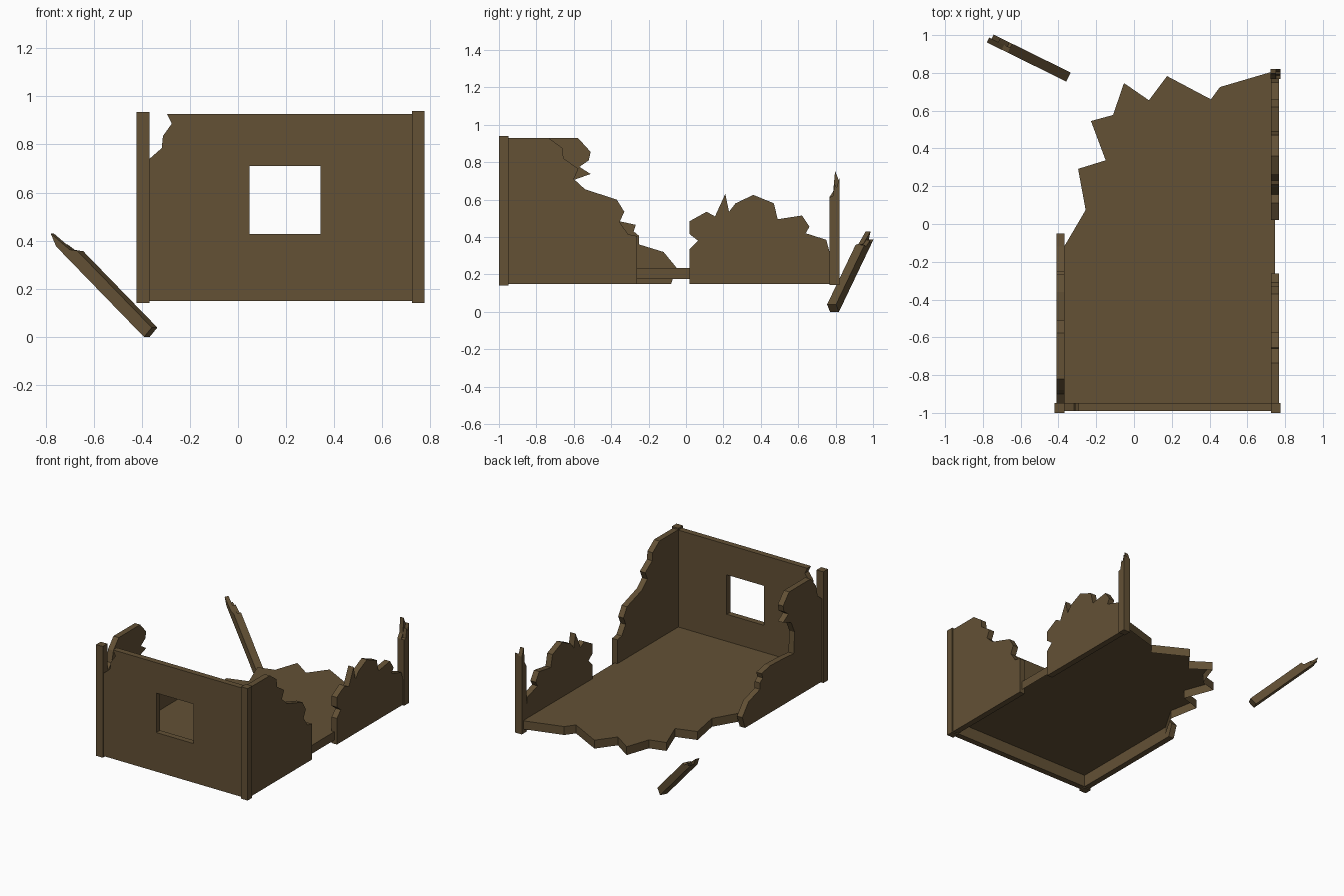
import bpy, bmesh
from mathutils import Vector, Matrix

if "Cube" in bpy.data.objects:
    bpy.data.objects.remove(bpy.data.objects["Cube"])

wood = bpy.data.materials.new("weathered brown")
wood.diffuse_color = (0.125, 0.082, 0.036, 1)
wood.use_nodes = True
wood.node_tree.nodes["Principled BSDF"].inputs["Base Color"].default_value = wood.diffuse_color


def prisms(name, parts, axis, matrix=None, cap=True):
    """Extrude 2D outlines (points, from, to) along one axis into one object.
    With cap=False the starting side stays open."""
    place = {'x': lambda a, b, t: (t, a, b),
             'y': lambda a, b, t: (a, t, b),
             'z': lambda a, b, t: (a, b, t)}[axis]
    step = {'x': (1, 0, 0), 'y': (0, 1, 0), 'z': (0, 0, 1)}[axis]
    bm = bmesh.new()
    for pts, lo, hi in parts:
        face = bm.faces.new([bm.verts.new(place(a, b, lo)) for a, b in pts])
        out = bmesh.ops.extrude_face_region(bm, geom=[face], use_keep_orig=True)
        moved = [v for v in out['geom'] if isinstance(v, bmesh.types.BMVert)]
        bmesh.ops.translate(bm, verts=moved, vec=Vector(step) * (hi - lo))
    bmesh.ops.recalc_face_normals(bm, faces=bm.faces)
    if not cap:
        low = [f for f in bm.faces if f.normal.dot(Vector(step)) < -0.99]
        bmesh.ops.delete(bm, geom=low, context='FACES')
    me = bpy.data.meshes.new(name)
    bm.to_mesh(me)
    bm.free()
    me.materials.append(wood)
    ob = bpy.data.objects.new(name, me)
    bpy.context.collection.objects.link(ob)
    if matrix:
        ob.matrix_world = matrix
    return ob


def prism(name, pts, axis, lo, hi, cap=True):
    return prisms(name, [(pts, lo, hi)], axis, cap=cap)


def rect(a0, a1, b0, b1):
    return [(a0, b0), (a1, b0), (a1, b1), (a0, b1)]


# Floor: hollow underneath, with a broken back-left edge
prism("floor", [
    (0.747, -0.97), (0.747, 0.81), (0.72, 0.803), (0.455, 0.725), (0.407, 0.66),
    (0.175, 0.783), (0.079, 0.655), (-0.053, 0.746), (-0.111, 0.577),
    (-0.228, 0.545), (-0.15, 0.337), (-0.296, 0.292), (-0.256, 0.074),
    (-0.37, -0.12), (-0.388, -0.15), (-0.388, -0.97)],
    'z', 0.175, 0.235, cap=False)

# Front wall with a broken top corner and a window opening
front = prism("front_wall", [
    (-0.38, 0.149), (0.735, 0.149), (0.735, 0.927), (-0.295, 0.927),
    (-0.275, 0.887), (-0.312, 0.835), (-0.317, 0.785), (-0.38, 0.73)],
    'y', -0.99, -0.948)
cutter = prism("window_cutter", rect(0.048, 0.342, 0.428, 0.71), 'y', -1.1, -0.85)
cutter.hide_render = True
cutter.hide_set(True)
cutter.display_type = 'WIRE'
mod = front.modifiers.new("window", 'BOOLEAN')
mod.operation = 'DIFFERENCE'
mod.solver = 'EXACT'
mod.object = cutter

# Left wall with a deep bite in the middle
prism("left_wall", [
    (-0.96, 0.149), (-0.08, 0.149), (-0.05, 0.235), (-0.12, 0.32), (-0.25, 0.36),
    (-0.25, 0.405), (-0.28, 0.43), (-0.268, 0.465), (-0.36, 0.485),
    (-0.5, 0.48), (-0.63, 0.47), (-0.64, 0.62), (-0.60, 0.705), (-0.51, 0.737),
    (-0.57, 0.775), (-0.52, 0.81), (-0.51, 0.855), (-0.578, 0.93),
    (-0.82, 0.93), (-0.88, 0.86), (-0.90, 0.78), (-0.96, 0.73)],
    'x', -0.41, -0.368)

# Right wall, two broken remains
prism("right_wall_front", [
    (-0.96, 0.149), (-0.262, 0.149), (-0.262, 0.405), (-0.31, 0.415),
    (-0.355, 0.48), (-0.33, 0.535), (-0.37, 0.60), (-0.54, 0.655),
    (-0.60, 0.71), (-0.575, 0.765), (-0.655, 0.82), (-0.66, 0.875),
    (-0.735, 0.93), (-0.96, 0.93)], 'x', 0.725, 0.767)
prism("right_wall_back", [
    (0.02, 0.149), (0.78, 0.149), (0.77, 0.31), (0.75, 0.385), (0.64, 0.42),
    (0.66, 0.455), (0.62, 0.515), (0.49, 0.495), (0.47, 0.58), (0.36, 0.625),
    (0.265, 0.58), (0.23, 0.535), (0.21, 0.63), (0.155, 0.51), (0.11, 0.535),
    (0.02, 0.485), (0.02, 0.415), (0.065, 0.38), (0.02, 0.335)],
    'x', 0.725, 0.767)

# Whole front corner posts
prism("front_left_post", rect(-0.421, -0.368, -1.0, -0.948), 'z', 0.141, 0.935)
prism("front_right_post", rect(0.724, 0.776, -1.0, -0.948), 'z', 0.141, 0.94)


# Splintered posts: two slivers with different broken tops
def broken_post(name, matrix):
    h = 0.0265
    tall = [(-h, 0), (h, 0), (h, 0.555), (0.016, 0.58), (0.004, 0.61),
            (-0.006, 0.50), (-h, 0.47)]
    short = [(-h, 0), (h, 0), (h, 0.57), (0.012, 0.52), (0.002, 0.54),
             (-0.008, 0.475), (-h, 0.47)]
    return prisms(name, [(tall, -h, 0.002), (short, 0.002, h)], 'x', matrix)


broken_post("back_right_post", Matrix.Translation((0.7495, 0.793, 0.143)))

# Fallen post leaning away from the missing back-left corner
z = Vector((-0.66, 0.325, 0.68)).normalized()
x = Vector((z.y, -z.x, 0)).normalized()
y = z.cross(x)
if y.z > 0:
    x, y = -x, -y
rot = Matrix((x, y, z)).transposed().to_4x4()
broken_post("fallen_post", Matrix.Translation((-0.363, 0.786, 0.0195)) @ rot)
